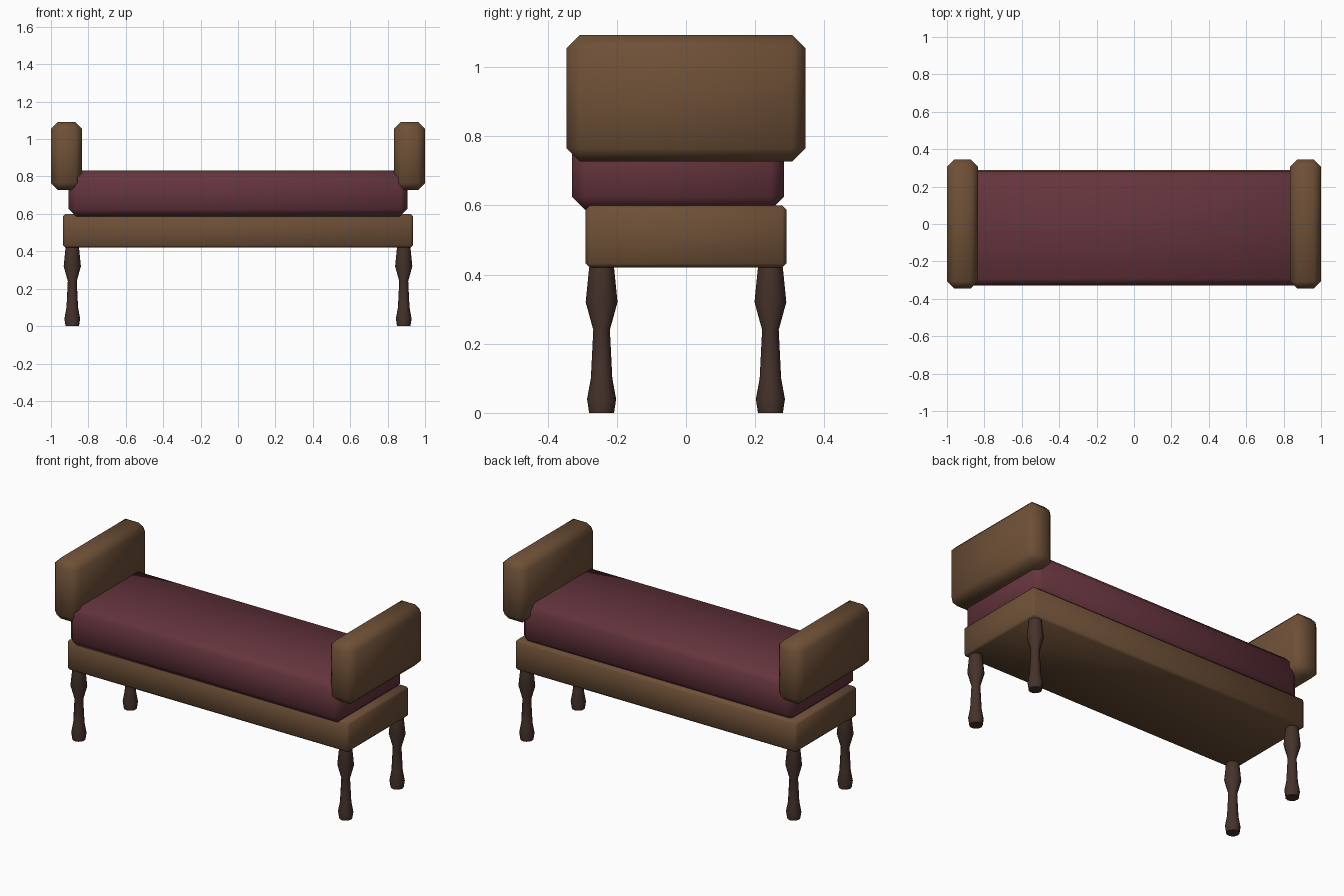
import bpy, bmesh
from math import cos, sin, tau, radians

if "Cube" in bpy.data.objects:
    bpy.data.objects.remove(bpy.data.objects["Cube"])


def material(name, rgb):
    m = bpy.data.materials.new(name)
    m.diffuse_color = (*rgb, 1)
    m.use_nodes = True
    m.node_tree.nodes["Principled BSDF"].inputs["Base Color"].default_value = m.diffuse_color
    return m


wood = material("wood", (0.155, 0.08, 0.038))
dark_wood = material("dark_wood", (0.06, 0.032, 0.024))
fabric = material("fabric", (0.13, 0.035, 0.047))


def finish(bm, name, mat):
    bmesh.ops.recalc_face_normals(bm, faces=bm.faces)
    me = bpy.data.meshes.new(name)
    bm.to_mesh(me)
    bm.free()
    me.materials.append(mat)
    ob = bpy.data.objects.new(name, me)
    bpy.context.collection.objects.link(ob)
    bpy.ops.object.select_all(action='DESELECT')
    ob.select_set(True)
    bpy.context.view_layer.objects.active = ob
    bpy.ops.object.shade_smooth_by_angle(angle=radians(50))
    return ob


def box(name, lo, hi, bevel, mat):
    bm = bmesh.new()
    bmesh.ops.create_cube(bm, size=1)
    for v in bm.verts:
        for i in range(3):
            v.co[i] = hi[i] if v.co[i] > 0 else lo[i]
    bmesh.ops.bevel(bm, geom=bm.edges[:], offset=bevel, segments=1,
                    affect='EDGES')
    return finish(bm, name, mat)


def turned_leg(name, x, y, profile, mat, sides=12):
    bm = bmesh.new()
    rings = [[bm.verts.new((x + r * cos(tau * i / sides),
                            y + r * sin(tau * i / sides), z))
              for i in range(sides)] for r, z in profile]
    for a, b in zip(rings, rings[1:]):
        for i in range(sides):
            j = (i + 1) % sides
            bm.faces.new((a[i], a[j], b[j], b[i]))
    bm.faces.new(rings[0])
    bm.faces.new(rings[-1])
    return finish(bm, name, mat)


# Wooden frame and overhanging cushion
box("frame", (-0.935, -0.29, 0.42), (0.935, 0.29, 0.60), 0.012, wood)
box("cushion", (-0.905, -0.33, 0.587), (0.905, 0.283, 0.832), 0.038, fabric)

# Raised end rests
box("left_end_rest", (-1.0, -0.345, 0.727), (-0.834, 0.345, 1.092), 0.038, wood)
box("right_end_rest", (0.834, -0.345, 0.727), (1.0, 0.345, 1.092), 0.038, wood)

# Turned legs (radius, height)
leg_profile = [(0.036, 0), (0.042, 0.04), (0.031, 0.10), (0.024, 0.24),
               (0.046, 0.32), (0.036, 0.42)]
for side, x in (("left", -0.886), ("right", 0.886)):
    for end, y in (("front", -0.244), ("back", 0.244)):
        turned_leg(f"{end}_{side}_leg", x, y, leg_profile, dark_wood)
